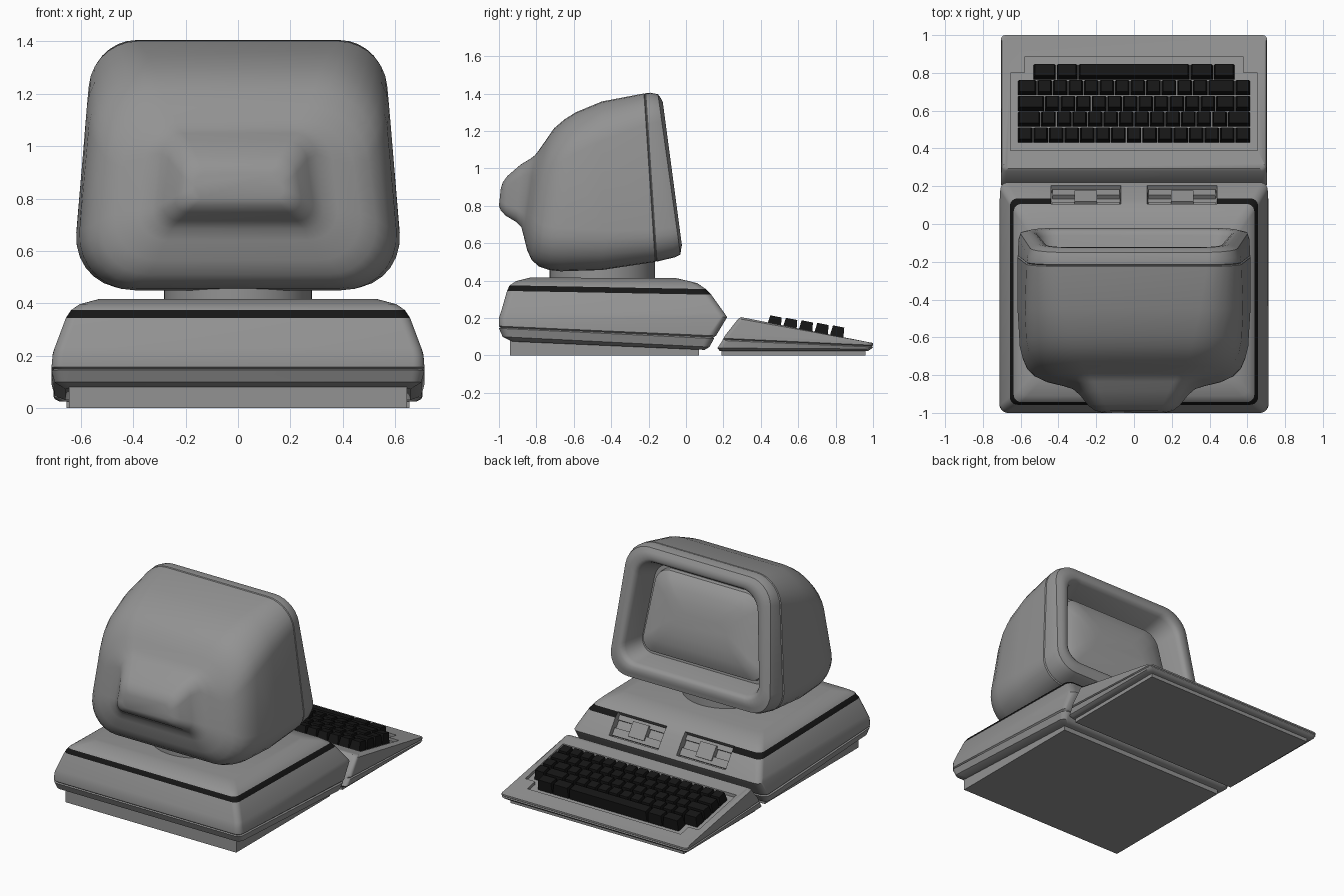
import bpy, bmesh, math
from mathutils import Vector, Matrix

if "Cube" in bpy.data.objects:
    bpy.data.objects.remove(bpy.data.objects["Cube"])


def material(name, c):
    m = bpy.data.materials.new(name)
    m.diffuse_color = (c, c, c, 1)
    m.use_nodes = True
    m.node_tree.nodes["Principled BSDF"].inputs["Base Color"].default_value = m.diffuse_color
    return m


GREY = material("case grey", 0.29)
BLACK = material("black", 0.008)
SCREEN = material("screen grey", 0.34)


def ring(a, b, wa, wb, r, extra=(), seg=7):
    """Rounded trapezoid in the plane through the (y, z) points a and b."""
    a, b = Vector(a), Vector(b)
    length = (b - a).length
    r = min(r, length * 0.48)
    uv = []
    for sx, vc, start in ((1, r, -90), (1, length - r, 0),
                          (-1, length - r, 90), (-1, r, 180)):
        for i in range(seg + 1):
            t = math.radians(start + 90 * i / seg)
            v = vc + r * math.sin(t)
            w = wa + (wb - wa) * v / length
            uv.append((sx * (w - r) + r * math.cos(t), v))
        if start == 0:
            uv += [(x, length) for x in extra]
    return [Vector((u, *(a + (b - a) * (v / length)))) for u, v in uv]


def loft(rings):
    """Skin the rings; also returns the faces of each band."""
    bm = bmesh.new()
    loops = [[bm.verts.new(p) for p in r] for r in rings]
    n = len(loops[0])
    bands = [[bm.faces.new((p[i], p[(i + 1) % n], q[(i + 1) % n], q[i])) for i in range(n)]
             for p, q in zip(loops, loops[1:])]
    caps = [bm.faces.new(loops[0]), bm.faces.new(loops[-1])]
    bmesh.ops.recalc_face_normals(bm, faces=bm.faces[:])
    return bm, bands, caps


def box(bm, matrix, size, taper=1.0):
    verts = bmesh.ops.create_cube(bm, size=1)["verts"]
    for v in verts:
        k = taper if v.co.z > 0 else 1
        v.co = matrix @ Vector((v.co.x * size[0] - math.copysign((1 - k) * size[1] / 2, v.co.x),
                                v.co.y * size[1] * k, v.co.z * size[2]))


def finish(bm, name, mats, angle=35):
    me = bpy.data.meshes.new(name)
    bm.to_mesh(me)
    bm.free()
    ob = bpy.data.objects.new(name, me)
    bpy.context.collection.objects.link(ob)
    for m in mats:
        me.materials.append(m)
    smooth(ob, angle)
    return ob


def smooth(ob, angle):
    bpy.ops.object.select_all(action='DESELECT')
    ob.select_set(True)
    bpy.context.view_layer.objects.active = ob
    bpy.ops.object.shade_smooth_by_angle(angle=math.radians(angle))


# Base unit: back point, front point, half width, corner radius
base = [((-.93, .075), (.10, .03), .66, .03), ((-.98, .10), (.125, .045), .70, .04),
        ((-1, .145), (.15, .09), .712, .045), ((-.992, .15), (.146, .097), .703, .04),
        ((-1, .157), (.16, .105), .712, .045), ((-1, .20), (.22, .205), .708, .04),
        ((-.99, .23), (.203, .23), .70, .04), ((-.957, .345), (.135, .325), .657, .04),
        ((-.943, .375), (.106, .355), .637, .04), ((-.91, .397), (.06, .387), .605, .04),
        ((-.83, .417), (-.05, .413), .53, .04)]
bm, bands, caps = loft([ring(a, b, w, w, r, (.44, .07, -.07, -.44)) for a, b, w, r in base])
for f in bands[7]:                      # stripe, broken at the drive panel
    c = f.calc_center_median()
    f.material_index = 0 if c.y > 0 and abs(c.x) < .44 and abs(f.normal.x) < .5 else 1
drives = [f for k in (6, 7) for f in bands[k]
          if f.calc_center_median().y > .08 and .07 < abs(f.calc_center_median().x) < .44]
res = bmesh.ops.inset_region(bm, faces=drives, thickness=.004, depth=-.045)
for f in res["faces"]:
    f.material_index = 0
finish(bm, "base_case", [GREY, BLACK])

# Drive ledges and latches inside the two recesses
for side, name in ((-1, "left"), (1, "right")):
    bm = bmesh.new()
    slope = Matrix.Translation((side * .255, .155, .293)) @ Matrix.Rotation(-.954, 4, 'X')
    box(bm, slope @ Matrix.Translation((0, .045, -.032)), (.355, .05, .03))
    box(bm, slope @ Matrix.Translation((0, -.05, -.036)), (.355, .035, .025))
    box(bm, slope @ Matrix.Translation((0, 0, -.025)), (.12, .10, .035))
    finish(bm, name + "_drive", [GREY])

# Feet under the base and the keyboard
bm = bmesh.new()
box(bm, Matrix.Translation((0, -.435, .04)), (1.29, 1.01, .08))
finish(bm, "base_foot", [GREY])
bm = bmesh.new()
box(bm, Matrix.Translation((0, .575, .02)), (1.31, .77, .04))
finish(bm, "keyboard_foot", [GREY])

# Swivel neck
bm = bmesh.new()
bmesh.ops.create_cone(bm, cap_ends=True, segments=64, radius1=.282, radius2=.282, depth=.12,
                      matrix=Matrix.Translation((0, -.447, .46)))
finish(bm, "monitor_neck", [GREY])

# Monitor: screen, bezel, shell and rear bump in a single loft
P0, P1 = Vector((-.02, .56)), Vector((-.13, 1.385))
D = (P1 - P0).normalized()
N = Vector((D.y, -D.x))


def face_ring(inset, depth):
    r = max(.14 - inset * .35, .06)
    return ring(P0 + D * inset - N * depth, P1 - D * inset - N * depth,
                .60 - inset, .52 - inset, r)


rings = [face_ring(i, d) for i, d in ((.37, .08), (.30, .083), (.23, .095), (.18, .11), (.14, .13),
                                      (.135, .16), (.115, .16), (.08, .03), (.07, .008),
                                      (.055, 0), (.03, -.002), (.012, .004))]
shell = [((-.03, .54), (-.15, 1.397), .615, .535, .15), ((-.06, .525), (-.19, 1.405), .625, .548, .16),
         ((-.155, .502), (-.215, 1.403), .63, .553, .17), ((-.16, .507), (-.22, 1.397), .624, .548, .17),
         ((-.165, .50), (-.225, 1.401), .632, .555, .17),
         ((-.45, .457), (-.45, 1.358), .634, .56, .21), ((-.67, .45), (-.59, 1.30), .625, .55, .23),
         ((-.73, .457), (-.65, 1.262), .612, .535, .23), ((-.785, .475), (-.705, 1.215), .59, .51, .22),
         ((-.825, .51), (-.75, 1.15), .55, .475, .21), ((-.85, .565), (-.785, 1.10), .49, .42, .18),
         ((-.868, .64), (-.808, 1.07), .39, .35, .12), ((-.88, .685), (-.835, 1.05), .335, .29, .08),
         ((-.91, .715), (-.885, 1.02), .295, .255, .07), ((-.965, .748), (-.955, .96), .25, .215, .06),
         ((-.99, .775), (-.98, .925), .215, .19, .05), ((-1, .80), (-.99, .895), .18, .16, .04)]
rings += [ring(*s) for s in shell]
bm, bands, caps = loft(rings)
for f in [caps[0]] + [f for b in bands[:5] for f in b]:
    f.material_index = 1
finish(bm, "monitor", [GREY, SCREEN], 40)

# Keyboard case
kb = [((.18, .025), (.975, .025), .68), ((.168, .04), (.99, .035), .70),
      ((.195, .08), (1, .045), .705), ((.197, .086), (.993, .05), .697),
      ((.20, .092), (1, .055), .705), ((.215, .115), (1, .066), .705),
      ((.28, .197), (.995, .068), .70), ((.295, .205), (.985, .069), .69)]
bm, bands, caps = loft([ring(a, b, w, w, .025) for a, b, w in kb])
case = finish(bm, "keyboard_case", [GREY])


def top_z(y):
    return .205 - .197 * (y - .295)


TILT = Matrix.Rotation(-math.atan(.197), 4, 'X')

# Stepped key well, cut into the case
outline = [(-.655, .39), (.655, .39), (.655, .80), (.58, .80), (.58, .885),
           (-.58, .885), (-.58, .80), (-.655, .80)]
bm = bmesh.new()
low = [bm.verts.new((x, y, top_z(y) - .02)) for x, y in outline]
high = [bm.verts.new((x, y, top_z(y) + .1)) for x, y in outline]
bm.faces.new(low)
bm.faces.new(high)
for i in range(8):
    j = (i + 1) % 8
    bm.faces.new((low[i], low[j], high[j], high[i]))
bmesh.ops.recalc_face_normals(bm, faces=bm.faces[:])
cutter = finish(bm, "key_well_cutter", [GREY])
cutter.hide_render = True
mod = case.modifiers.new("well", 'BOOLEAN')
mod.object = cutter
mod.operation = 'DIFFERENCE'
mod.solver = 'EXACT'
smooth(case, 35)
bpy.ops.object.modifier_apply(modifier=mod.name)
smooth(case, 35)
bpy.data.objects.remove(cutter)

# Keys: four staggered rows plus the space bar row
bm = bmesh.new()
unit = 1.235 / 15
rows = [[1] * 15, [1.5] + [1] * 12 + [1.5], [1.75] + [1] * 11 + [1.25, 1],
        [1.25, 1] + [1] * 10 + [1.75, 1], [1.5, 1.4, 7.2, 1.5, 1.4]]
for i, row in enumerate(rows):
    y = .475 + .0835 * i
    height = .04 + .003 * i
    x = -sum(row) * unit / 2
    for w in row:
        mid = Matrix.Translation((x + w * unit / 2, y, top_z(y) + (height - .022) / 2)) @ TILT
        box(bm, mid, (w * unit - .005, .077, height + .022), .8)
        x += w * unit
finish(bm, "keys", [BLACK], 20)
